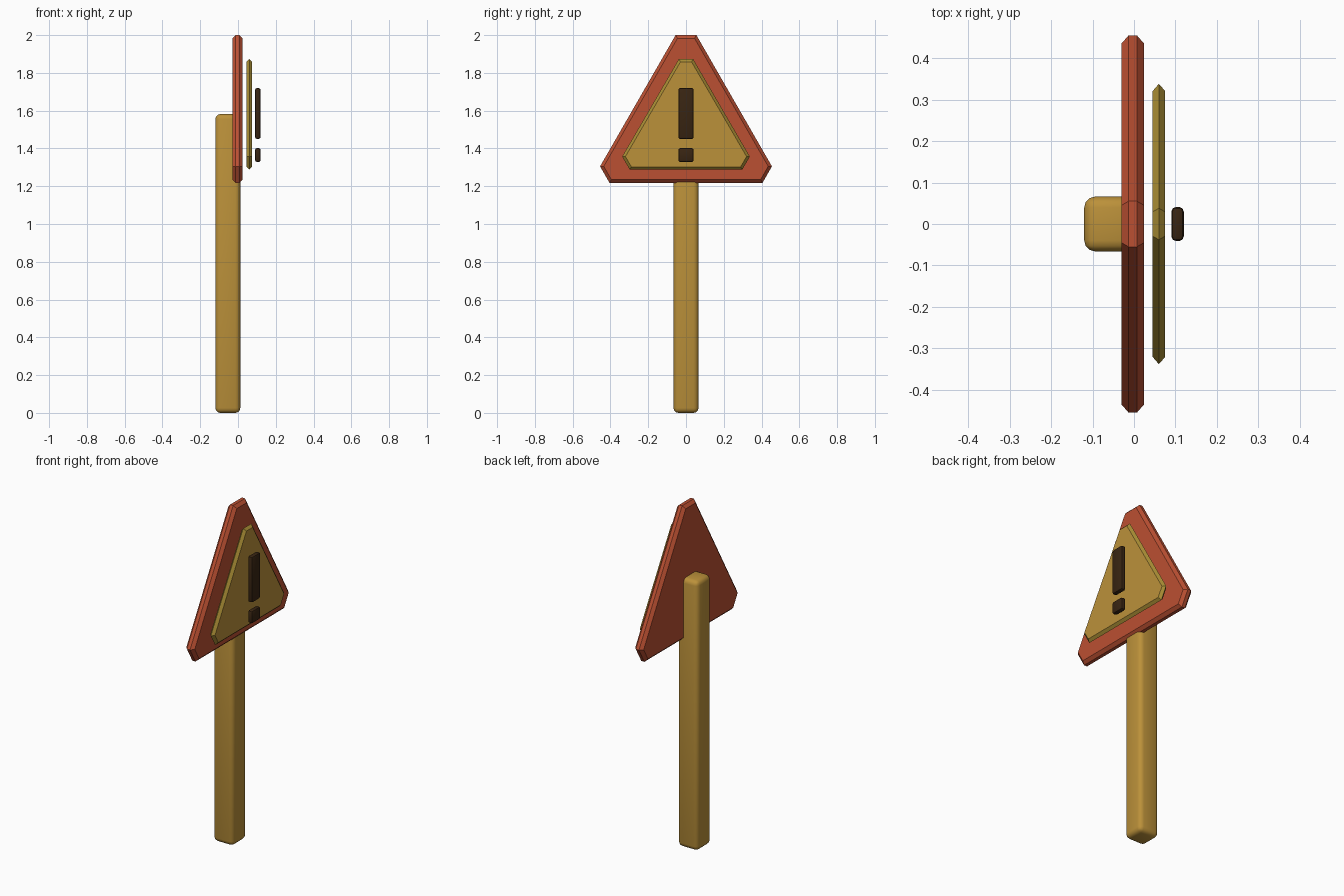
import bpy, bmesh, math
from mathutils import Vector

if "Cube" in bpy.data.objects:
    bpy.data.objects.remove(bpy.data.objects["Cube"])


def material(name, rgb):
    m = bpy.data.materials.new(name)
    m.diffuse_color = (*rgb, 1)
    m.use_nodes = True
    m.node_tree.nodes["Principled BSDF"].inputs["Base Color"].default_value = m.diffuse_color
    return m


GOLD = material("gold", (0.50, 0.283, 0.042))
OLIVE = material("olive_yellow", (0.40, 0.27, 0.035))
RED = material("brick_red", (0.50, 0.08, 0.032))
DARK = material("dark_brown", (0.040, 0.018, 0.006))


def finish(name, bm, mats):
    me = bpy.data.meshes.new(name)
    bmesh.ops.recalc_face_normals(bm, faces=bm.faces[:])
    bm.to_mesh(me)
    bm.free()
    for m in mats:
        me.materials.append(m)
    ob = bpy.data.objects.new(name, me)
    bpy.context.collection.objects.link(ob)
    return ob


def rounded_box(name, lo, hi, radius, segments, mat):
    lo, hi = Vector(lo), Vector(hi)
    bm = bmesh.new()
    bmesh.ops.create_cube(bm, size=1)
    for v in bm.verts:
        v.co = Vector([(lo[i] + hi[i]) / 2 + v.co[i] * (hi[i] - lo[i]) for i in range(3)])
    bmesh.ops.bevel(bm, geom=bm.edges[:], offset=radius, segments=segments,
                    profile=0.5, affect='EDGES')
    ob = finish(name, bm, [mat])
    bpy.ops.object.select_all(action='DESELECT')
    ob.select_set(True)
    bpy.context.view_layer.objects.active = ob
    bpy.ops.object.shade_smooth_by_angle(angle=math.radians(40))
    return ob


def inset(points, d):
    """Move every side of a convex clockwise outline inwards by d."""
    pts = [Vector(p) for p in points]
    out = []
    for i, p in enumerate(pts):
        a = (p - pts[i - 1]).normalized()
        b = (pts[(i + 1) % len(pts)] - p).normalized()
        na, nb = Vector((a.y, -a.x)), Vector((b.y, -b.x))
        out.append(p + (na + nb) * d / (1 + na.dot(nb)))
    return out


def plate(name, half, x0, x1, chamfer, mats):
    # half outline (right side, top to bottom) mirrored across y = 0
    outline = half + [(-y, z) for y, z in reversed(half)]
    layers = [(x0, chamfer), (x0 + chamfer, 0)]
    if x1 - x0 > 2 * chamfer + 1e-5:
        layers.append((x1 - chamfer, 0))
    layers.append((x1, chamfer))
    bm = bmesh.new()
    loops = [[bm.verts.new((x, p.x, p.y)) for p in inset(outline, d)] for x, d in layers]
    n = len(outline)
    for a, b in zip(loops, loops[1:]):
        for i in range(n):
            f = bm.faces.new((a[i], a[(i + 1) % n], b[(i + 1) % n], b[i]))
            f.material_index = len(mats) - 1
    bm.faces.new(loops[0])
    bm.faces.new(loops[-1])
    return finish(name, bm, mats)


# Post behind the sign
rounded_box("post", (-0.12, -0.066, 0), (0.012, 0.066, 1.582), 0.026, 3, GOLD)

# Red backing triangle with cut corners
plate("sign_border", [(0.055, 2.0), (0.455, 1.305), (0.405, 1.218)],
      -0.03, 0.024, 0.017, [RED])

# Gold inner triangle, floating in front, with a tinted rim
plate("sign_panel", [(0.038, 1.873), (0.338, 1.357), (0.298, 1.288)],
      0.045, 0.075, 0.015, [GOLD, OLIVE])

# Exclamation mark
for name, z0, z1 in (("mark_bar", 1.45, 1.72), ("mark_dot", 1.328, 1.402)):
    rounded_box(name, (0.09, -0.041, z0), (0.12, 0.041, z1), 0.011, 2, DARK)
